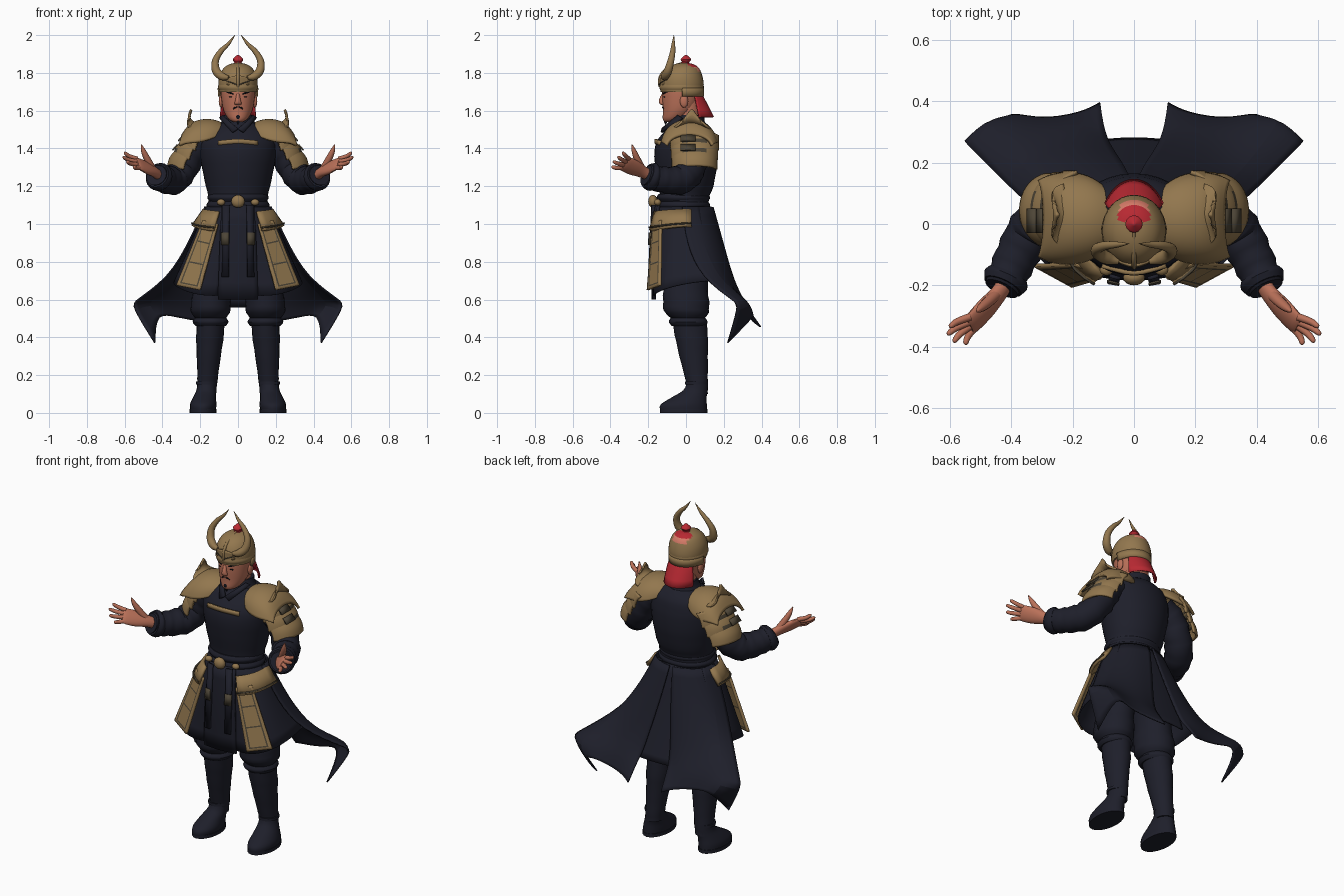
import bpy, bmesh, math
from mathutils import Vector as V


def mat(name, r, g, b):
    m = bpy.data.materials.new(name)
    m.diffuse_color = (r, g, b, 1)
    return m


NAVY = mat("navy cloth", .0130, .0137, .0235)
GOLD = mat("antique gold", .29, .185, .077)
OLIVE = mat("dark bronze", .075, .060, .038)
SKIN = mat("skin", .49, .165, .10)
RED = mat("red cloth", .48, .022, .032)
PALE = mat("pale red", .68, .20, .14)
BLACK = mat("black", .006, .006, .010)


def finish(name, bm, mats, mirror=False, sub=0, thick=0, angle=40):
    bmesh.ops.recalc_face_normals(bm, faces=bm.faces)
    me = bpy.data.meshes.new(name)
    bm.to_mesh(me)
    bm.free()
    ob = bpy.data.objects.new(name, me)
    bpy.context.collection.objects.link(ob)
    for m in (mats if isinstance(mats, (list, tuple)) else [mats]):
        me.materials.append(m)
    if mirror:
        ob.modifiers.new("mirror", 'MIRROR').use_mirror_merge = False
    if sub:
        s = ob.modifiers.new("smooth", 'SUBSURF')
        s.levels = s.render_levels = sub
        s.boundary_smooth = 'PRESERVE_CORNERS'
    if thick:
        s = ob.modifiers.new("thickness", 'SOLIDIFY')
        s.thickness, s.offset = thick, 0
    for o in bpy.context.selected_objects:
        o.select_set(False)
    ob.select_set(True)
    bpy.context.view_layer.objects.active = ob
    bpy.ops.object.shade_smooth_by_angle(angle=math.radians(angle))
    return ob


def spline(p, k):
    """Catmull-Rom through tuples of any length."""
    out = []
    for i in range(len(p) - 1):
        a, b, c, d = p[max(i - 1, 0)], p[i], p[i + 1], p[min(i + 2, len(p) - 1)]
        for s in range(k):
            t = s / k
            out.append([.5 * (2 * B + (C - A) * t + (2 * A - 5 * B + 4 * C - D) * t * t
                              + (3 * B - A - 3 * C + D) * t ** 3) for A, B, C, D in zip(a, b, c, d)])
    return out + [list(p[-1])]


def tube(name, rings, mats, ref=(0, 1, 0), flat=False, n=20, k=3, fold=0, mirror=False, rule=None, angle=40):
    """Rings are (x, y, z, radius_a[, radius_b]); flat keeps the rings horizontal."""
    rings = spline([r if len(r) == 5 else (*r, r[3]) for r in rings], k)
    bm, loops, pts = bmesh.new(), [], [V(r[:3]) for r in rings]
    for i, r in enumerate(rings):
        t = V((0, 0, 1)) if flat else (pts[min(i + 1, len(pts) - 1)] - pts[max(i - 1, 0)]).normalized()
        a = V(ref).cross(t).normalized()
        b = t.cross(a)
        loop = []
        for j in range(n):
            g = 2 * math.pi * j / n
            f = 1 + fold * math.sin(i * 2.2 + 1.6 * math.sin(g))
            loop.append(bm.verts.new(pts[i] + (a * max(r[3], .001) * math.cos(g) + b * max(r[4], .001) * math.sin(g)) * f))
        loops.append(loop)
    for p, q in zip(loops, loops[1:]):
        for j in range(n):
            f = bm.faces.new((p[j], p[(j + 1) % n], q[(j + 1) % n], q[j]))
            if rule:
                f.material_index = rule(f.calc_center_median())
    bm.faces.new(loops[0])
    bm.faces.new(loops[-1])
    return finish(name, bm, mats, mirror, angle=angle)


def sheet(name, rows, mats, mirror=False, sub=2, thick=.008, rule=None):
    bm = bmesh.new()
    g = [[bm.verts.new(p) for p in r] for r in rows]
    for i in range(len(g) - 1):
        for j in range(len(g[0]) - 1):
            f = bm.faces.new((g[i][j], g[i][j + 1], g[i + 1][j + 1], g[i + 1][j]))
            if rule:
                f.material_index = rule(i, j)
    return finish(name, bm, mats, mirror, sub, thick)


def panel(name, tl, tr, bl, br, mats, mirror=True, frame=False, thick=.012):
    """Four-cornered plate, with an inlaid frame if wanted."""
    u = [0, .12, .18, .82, .88, 1] if frame else [0, 1]
    w = [0, .04, .06, .3, .32, .62, .64, .94, .96, 1] if frame else [0, 1]
    tl, tr, bl, br = map(V, (tl, tr, bl, br))
    rows = [[tl.lerp(tr, a).lerp(bl.lerp(br, a), b) for a in u] for b in w]
    inlay = lambda i, j: int((j in (1, 3) and 0 < i < 8) or (i in (1, 3, 5, 7) and 0 < j < 4))
    return sheet(name, rows, mats, mirror, 0, thick, inlay if frame else None)


def ball(name, c, r, m, mirror=False):
    bm = bmesh.new()
    bmesh.ops.create_uvsphere(bm, u_segments=16, v_segments=10, radius=1)
    for v in bm.verts:
        v.co = V((v.co.x * r[0] + c[0], v.co.y * r[1] + c[1], v.co.z * r[2] + c[2]))
    return finish(name, bm, m, mirror)


# boots and trousers
tube("boot_sole", [(.185, -.012, 0, .072, .125), (.185, -.012, .02, .072, .125)], NAVY, flat=True, k=1, mirror=True)
tube("boot_foot", [(.186, -.014, .015, .068, .124), (.184, -.012, .045, .07, .122), (.178, .015, .08, .061, .094),
                   (.168, .05, .12, .052, .064), (.165, .06, .16, .05, .056)], NAVY, flat=True, mirror=True)
tube("boot_shaft", [(.166, .06, .1, .05, .055), (.163, .06, .15, .052, .056), (.157, .045, .26, .06, .07),
                    (.15, .032, .38, .071, .085), (.145, .02, .47, .075, .09)], NAVY, flat=True, fold=.015, mirror=True)
tube("boot_strap", [(.167, .055, .15, .056, .06), (.167, .055, .166, .056, .06)], NAVY, flat=True, k=1, mirror=True)
tube("knee_cuff", [(.145, .015, .46, .08, .09), (.145, .012, .482, .095, .103), (.145, .01, .505, .08, .09)],
     NAVY, flat=True, mirror=True)
tube("trouser_leg", [(.145, .015, .49, .07, .075), (.146, .004, .53, .102, .115), (.143, 0, .59, .105, .122),
                     (.13, .0, .7, .094, .114), (.1, .02, .85, .098, .12), (.08, .02, 1.0, .09, .115)],
     NAVY, flat=True, fold=.02, mirror=True)

# torso, collar and belts
tube("torso", [(0, -.01, 1.03, .17, .135), (0, -.008, 1.13, .156, .128), (0, 0, 1.2, .17, .145), (0, 0, 1.32, .195, .165),
               (0, 0, 1.42, .205, .162), (0, .015, 1.49, .175, .13), (0, .02, 1.535, .1, .085)],
     NAVY, flat=True, n=32, fold=.006)
tube("collar", [(0, .015, 1.5, .125, .11), (0, .015, 1.54, .088, .085), (0, .025, 1.578, .076, .072)], NAVY, flat=True)
panel("collar_flap", (.08, -.04, 1.575), (.098, -.02, 1.56), (.0, -.125, 1.505), (.03, -.13, 1.485), NAVY)
for z, r in ((1.055, .172), (1.1, .168), (1.14, .163)):
    tube("belt", [(0, -.014, z - .02, r - .012, .131), (0, -.014, z, r, .142), (0, -.014, z + .02, r - .012, .131)],
         NAVY, flat=True, n=32)
sheet("chest_trim", [[(x, -.166 + abs(x) * .28, 1.452 - abs(x) * .1 - d) for x in (-.105, -.06, 0, .06, .105)]
                     for d in (0, .024)], GOLD, sub=1, thick=.014)
ball("buckle", (0, -.175, 1.12), (.036, .025, .034), GOLD)
ball("belt_stud", (.09, -.15, 1.115), (.022, .018, .017), GOLD, True)

# hanging front panel and straps
sheet("front_apron", [[(x * w, y - .012 * (1 - abs(x)), z) for x in (-1, -.5, 0, .5, 1)]
                      for w, y, z in ((.085, -.145, 1.1), (.095, -.165, .95), (.1, -.17, .78), (.106, -.165, .6))],
      NAVY, sub=1, thick=.015)
panel("apron_strap", (.045, -.178, 1.1), (.08, -.168, 1.1), (.05, -.196, .72), (.085, -.19, .72), NAVY)
panel("strap_patch", (.048, -.195, .955), (.088, -.185, .955), (.048, -.199, .89), (.088, -.189, .89), OLIVE, thick=.006)

# coat skirt: front and sides, back panel, wind-blown tails
sheet("skirt_side", [
    [(.06, -.145, 1.09), (.12, -.115, 1.09), (.16, -.06, 1.09), (.17, 0, 1.09), (.155, .07, 1.09)],
    [(.08, -.155, .88), (.16, -.145, .88), (.235, -.1, .88), (.26, -.01, .88), (.24, .1, .88)],
    [(.1, -.165, .62), (.2, -.18, .62), (.315, -.13, .655), (.345, .02, .69), (.33, .14, .7)]], NAVY, True)
sheet("skirt_back", [[(x * w, y - abs(x) * .015, z) for x in (-1, -.4, .4, 1)] for w, y, z in
                     ((.1, .13, 1.09), (.11, .18, .9), (.12, .24, .7), (.12, .285, .56))], NAVY)
sheet("coat_tail", [
    [(.175, -.02, 1.09), (.165, .05, 1.09), (.13, .1, 1.09), (.07, .13, 1.09), (.01, .142, 1.09)],
    [(.26, 0, .9), (.25, .09, .9), (.19, .155, .9), (.12, .19, .9), (.035, .195, .9)],
    [(.365, .08, .715), (.36, .17, .715), (.28, .225, .7), (.17, .255, .7), (.075, .25, .7)],
    [(.545, .262, .59), (.45, .3, .625), (.31, .29, .6), (.18, .31, .6), (.09, .285, .6)],
    [(.565, .28, .57), (.5, .36, .575), (.31, .315, .56), (.18, .335, .55), (.1, .32, .56)],
    [(.44, .22, .37), (.435, .38, .535), (.32, .335, .505), (.17, .36, .48), (.11, .395, .455)]], NAVY, True)

# gilded hip armour
panel("hip_strip", (.105, -.175, 1.0), (.185, -.13, 1.02), (.2, -.203, .65), (.325, -.135, .675), [GOLD, OLIVE], frame=True)
sheet("hip_plate", [[(.1, -.165, 1.065), (.155, -.115, 1.07), (.178, -.05, 1.075), (.18, .03, 1.075)],
                    [(.13, -.19, .965), (.195, -.15, .97), (.238, -.07, .985), (.24, .03, .99)]], GOLD, True, 1, .016)
sheet("hip_plate_trim", [[(.127, -.195, .985), (.192, -.157, .99), (.24, -.072, 1.003), (.242, .03, 1.008)],
                         [(.13, -.198, .979), (.195, -.16, .984), (.243, -.073, .997), (.245, .03, 1.002)]],
      OLIVE, True, 1, .007)

# sleeves
tube("sleeve", [(.17, .025, 1.45, .08), (.235, .035, 1.39, .08), (.285, .03, 1.3, .077), (.335, -.02, 1.237, .077),
                (.38, -.1, 1.232, .071), (.413, -.17, 1.245, .065), (.432, -.21, 1.26, .056)],
     NAVY, ref=(.1, .2, 1), k=4, fold=.05, mirror=True)
tube("sleeve_cuff", [(.41, -.165, 1.246, .068), (.418, -.182, 1.25, .076), (.428, -.203, 1.258, .066)],
     NAVY, ref=(0, 0, 1), mirror=True)

# open hands, palms turned inward and up
PALM = (-.72, -.36, .6)
tube("palm", [(.418, -.19, 1.255, .03, .026), (.445, -.232, 1.277, .034, .024), (.485, -.277, 1.298, .045, .022),
              (.525, -.32, 1.318, .045, .016), (.537, -.333, 1.324, .036, .009)], SKIN, ref=PALM, mirror=True)
for nm, a, b in (("index", (.535, -.303, 1.345), (.603, -.335, 1.378)), ("middle", (.535, -.318, 1.33), (.61, -.36, 1.355)),
                 ("ring", (.53, -.33, 1.314), (.59, -.385, 1.33)), ("little", (.518, -.337, 1.298), (.552, -.393, 1.302))):
    m = V(a).lerp(V(b), .55) - V(PALM) * .006
    tube(nm + "_finger", [(*a, .0125), (*m, .0115), (*V(a).lerp(V(b), .92), .0085), (*b, .002)], SKIN, ref=PALM, n=10, mirror=True)
tube("thumb", [(.452, -.232, 1.29, .02), (.48, -.258, 1.342, .018), (.5, -.275, 1.385, .013), (.512, -.286, 1.42, .003)],
     SKIN, n=10, mirror=True)

# shoulder armour: domed plate, upright fin, three lames
A = [-1, -.75, -.4, 0, .4, .75, 1]
sheet("shoulder_plate", [[(x + .02 * s * s, .018 + hw * math.sin(1.45 * s), z - dr * s * s) for s in A] for x, z, hw, dr in
      ((.08, 1.53, .1, .06), (.13, 1.555, .138, .11), (.2, 1.555, .148, .125), (.255, 1.53, .138, .1), (.29, 1.475, .12, .06))],
      GOLD, True, 2, .016)
sheet("shoulder_fin", [[(x + .01 * s * s, .03 + .1 * s * w, z - h * abs(s)) for s in A] for x, w, z, h in
      ((.22, 1, 1.535, .03), (.25, .9, 1.55, .04), (.262, .65, 1.58, .05), (.247, .3, 1.612, .05))], GOLD, True, 2, .012)
for k in range(3):
    sheet("shoulder_lame", [[(.277 + .031 * k + dx - .085 * s * s, .045 + (.125 - .004 * k) * math.sin(1.4 * s),
                              1.488 - .05 * k - dz - .02 * s * s) for s in A]
                            for dx, dz in ((-.008, 0), (.026, .035), (.034, .08))], [GOLD, OLIVE], True, 2, .013,
          (lambda i, j: int(2 <= j <= 3 and i == 1)) if k < 2 else None)
    sheet("lame_patch", [[(.29 + .031 * k + dx, .01 + .04 * s, 1.47 - .05 * k - dz) for s in (-1, 1)]
                         for dx, dz in ((0, 0), (.026, .03))], OLIVE, True, 0, .008) if k < 2 else None

# head and face
tube("neck", [(0, .015, 1.48, .062), (0, .01, 1.66, .068)], SKIN, flat=True, k=1)
tube("head", [(0, -.085, 1.54, .022, .026), (0, -.066, 1.555, .05, .056), (0, -.038, 1.6, .076, .084),
              (0, -.026, 1.66, .088, .1), (0, -.022, 1.72, .092, .102), (0, -.02, 1.78, .08, .09)], SKIN, flat=True, n=28)
tube("nose", [(0, -.118, 1.69, .009, .01), (0, -.128, 1.66, .013, .014), (0, -.127, 1.638, .019, .014), (0, -.12, 1.63, .012, .008)],
     SKIN, flat=True, n=12)
ball("ear", (.09, -.01, 1.65), (.012, .022, .034), SKIN, True)
ball("eye", (.035, -.114, 1.672), (.014, .006, .004), BLACK, True)
tube("eyebrow", [(.014, -.121, 1.684, .002), (.038, -.117, 1.693, .0045), (.062, -.099, 1.697, .001)], BLACK, ref=(0, 0, 1), n=8, mirror=True)
tube("moustache", [(.003, -.125, 1.619, .002), (.018, -.121, 1.615, .004), (.03, -.111, 1.6, .001)], BLACK, ref=(0, 1, .3), n=8, mirror=True)
tube("beard", [(0, -.117, 1.582, .006, .003), (0, -.116, 1.567, .014, .009), (0, -.108, 1.545, .01, .01), (0, -.108, 1.528, .002)],
     BLACK, flat=True, n=12)

# helmet with red crown patch, rim, brow crest and knob
crown = lambda c: (1 if c.z > 1.835 else 2) if c.y > .005 and abs(c.x) < .05 and c.z > 1.81 else 0
tube("helmet", [(0, -.022, 1.7, .1, .112), (0, -.022, 1.74, .104, .116), (0, -.022, 1.785, .098, .108), (0, -.016, 1.825, .076, .085),
                (0, -.01, 1.847, .042, .047), (0, -.008, 1.853, .004)], [GOLD, RED, PALE], flat=True, n=32, k=4, rule=crown)
tube("helmet_rim", [(0, -.023, 1.708, .1, .113), (0, -.023, 1.722, .106, .118), (0, -.023, 1.738, .103, .115)], GOLD, flat=True, n=32)
sheet("helmet_neck_guard", [[(rx * math.cos(g), -.02 + ry * math.sin(g), z) for g in [math.pi * q / 8 for q in range(9)]]
                            for z, rx, ry in ((1.72, .103, .113), (1.675, .1, .113))], GOLD, sub=1, thick=.01)
sheet("brow_crest", [[(x, -.139 + abs(x) * a, z + abs(x) * b) for x in (-.06, -.03, 0, .03, .06)] for z, a, b in
                     ((1.79, .35, -.3), (1.76, .4, .1), (1.715, .4, .4))], GOLD, sub=1, thick=.01)
tube("crest_line", [(0, -.143, 1.735, .003), (.045, -.128, 1.752, .003), (.085, -.1, 1.765, .002)], OLIVE, ref=(0, 0, 1), n=8, mirror=True)
tube("crest_ridge", [(0, -.14, 1.725, .006), (0, -.137, 1.775, .009), (0, -.1, 1.822, .008), (0, -.01, 1.855, .006)], GOLD,
     ref=(1, 0, 0), n=10)
tube("horn", [(.05, -.122, 1.775, .01), (.085, -.112, 1.782, .021), (.116, -.095, 1.812, .022), (.119, -.08, 1.865, .018),
              (.09, -.07, 1.915, .014), (.05, -.067, 1.955, .009), (.016, -.064, 2.0, .001)], GOLD, ref=(0, 1, 0), n=14, k=5, mirror=True)
tube("knob_base", [(0, -.004, 1.845, .024), (0, -.004, 1.858, .018)], RED, flat=True, k=1)
tube("knob", [(0, -.002, 1.853, .016), (0, 0, 1.87, .028), (0, 0, 1.883, .018), (0, 0, 1.896, .003)], RED, flat=True)

# red neck cloth
sheet("neck_cloth", [[(rx * math.cos(g), -.02 + ry * math.sin(g), z) for g in [math.radians(c + (180 - 2 * c) * q / 10) for q in range(11)]]
                     for z, rx, ry, c in ((1.69, .095, .1, 40), (1.64, .105, .128, 35), (1.565, .11, .165, 32))], RED, sub=1)
